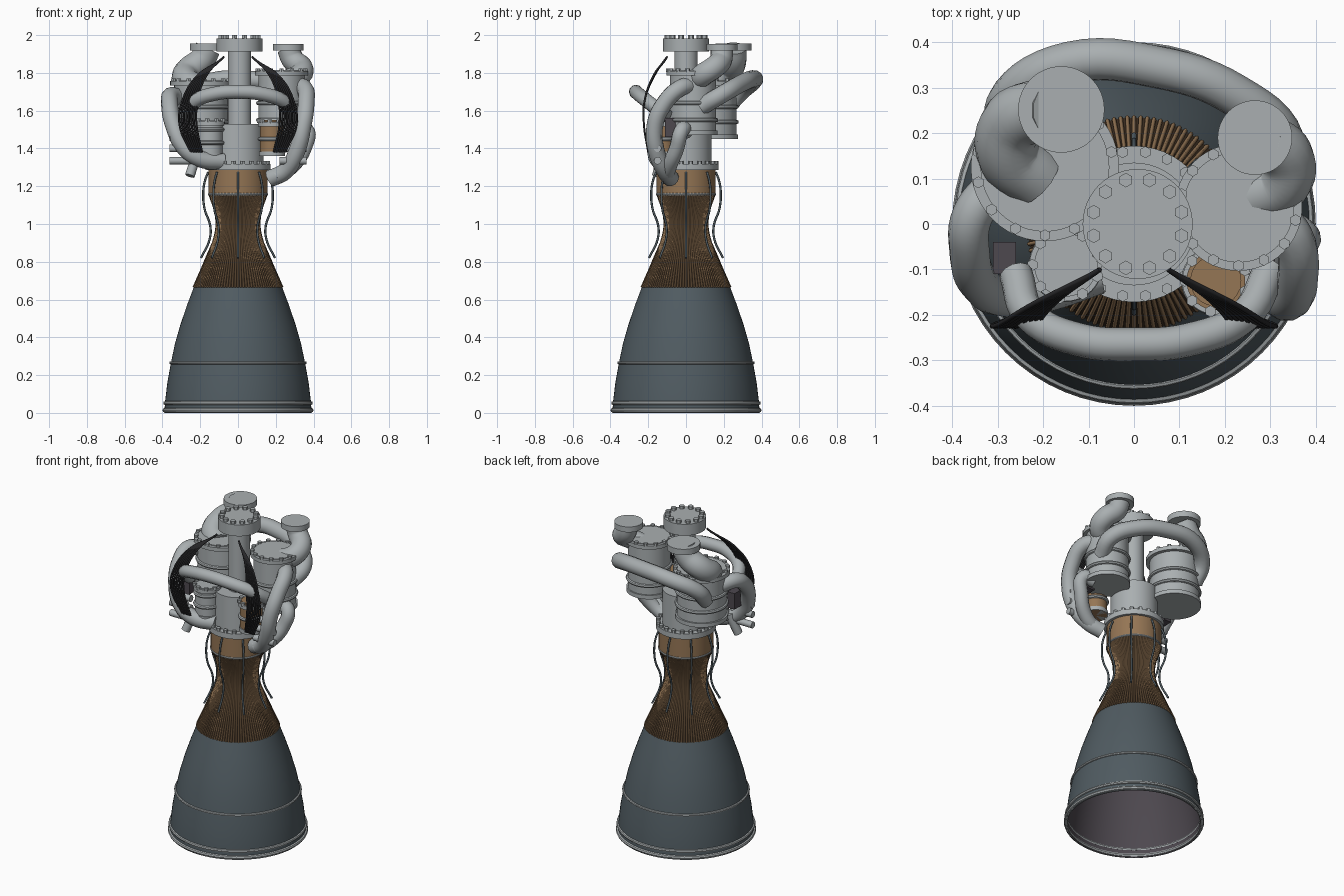
import bpy, bmesh, math
from mathutils import Vector, Matrix

cube = bpy.data.objects.get("Cube")
if cube:
    bpy.data.objects.remove(cube, do_unlink=True)


def material(name, rgb):
    m = bpy.data.materials.new(name)
    m.use_nodes = True
    m.diffuse_color = (*rgb, 1)
    bsdf = m.node_tree.nodes["Principled BSDF"]
    bsdf.inputs["Base Color"].default_value = (*rgb, 1)
    bsdf.inputs["Roughness"].default_value = 0.6
    return m


GREY = material("light grey metal", (0.40, 0.43, 0.44))
SLATE = material("slate nozzle", (0.08, 0.105, 0.12))
COPPER = material("copper brown", (0.30, 0.18, 0.09))
LINER = material("dark brown liner", (0.05, 0.03, 0.017))
INSIDE = material("dark interior", (0.075, 0.065, 0.078))
BLACK = material("black cable", (0.02, 0.02, 0.022))


def finish(name, bm, mat, smooth=True):
    me = bpy.data.meshes.new(name)
    bm.to_mesh(me)
    bm.free()
    me.materials.append(mat)
    ob = bpy.data.objects.new(name, me)
    bpy.context.collection.objects.link(ob)
    if smooth:
        bpy.ops.object.select_all(action='DESELECT')
        bpy.context.view_layer.objects.active = ob
        ob.select_set(True)
        bpy.ops.object.shade_smooth_by_angle(angle=math.radians(35))
    return ob


def lathe(name, profile, mat, at=(0, 0), steps=48, flip=False):
    """Spin (radius, height) points around a vertical axis."""
    bm = bmesh.new()
    vs = [bm.verts.new((r, 0, z)) for r, z in profile]
    es = [bm.edges.new(p) for p in zip(vs, vs[1:])]
    bmesh.ops.spin(bm, geom=vs + es, axis=(0, 0, 1), cent=(0, 0, 0),
                   angle=math.tau, steps=steps, use_duplicate=False)
    bmesh.ops.remove_doubles(bm, verts=bm.verts, dist=1e-5)
    bmesh.ops.recalc_face_normals(bm, faces=bm.faces)
    if flip:
        bmesh.ops.reverse_faces(bm, faces=bm.faces)
    bmesh.ops.translate(bm, verts=bm.verts, vec=(*at, 0))
    return finish(name, bm, mat)


def drum(name, r, z0, z1, mat=GREY, at=(0, 0)):
    return lathe(name, [(0, z0), (r, z0), (r, z1), (0, z1)], mat, at)


def ring(name, r, z, thick=0.01, mat=GREY, at=(0, 0)):
    pts = [(r + thick * math.cos(a), z + thick * math.sin(a))
           for a in (i * math.tau / 8 for i in range(9))]
    return lathe(name, pts, mat, at, 64)


def bolts(name, r, z, count, size=0.013, at=(0, 0), height=0.018):
    bm = bmesh.new()
    for i in range(count):
        a = (i + 0.5) * math.tau / count
        pos = (at[0] + r * math.cos(a), at[1] + r * math.sin(a), z)
        bmesh.ops.create_cone(bm, cap_ends=True, segments=6, radius1=size, radius2=size,
                              depth=height, matrix=Matrix.Translation(pos))
    return finish(name, bm, GREY, False)


def tubes(name, paths, r, mat=GREY, sides=4, res=6):
    cu = bpy.data.curves.new(name, 'CURVE')
    cu.dimensions = '3D'
    cu.bevel_depth = r
    cu.bevel_resolution = sides
    cu.resolution_u = res
    cu.use_fill_caps = True
    for path in paths:
        sp = cu.splines.new('BEZIER')
        sp.bezier_points.add(len(path) - 1)
        for bp, co in zip(sp.bezier_points, path):
            bp.co = co
            bp.handle_left_type = bp.handle_right_type = 'AUTO'
    cu.materials.append(mat)
    ob = bpy.data.objects.new(name, cu)
    bpy.context.collection.objects.link(ob)
    return ob


def around(profile, count, phase=0.0):
    """Repeat a (radius, height) path around the engine axis."""
    for i in range(count):
        a = phase + i * math.tau / count
        yield [(r * math.cos(a), r * math.sin(a), z) for r, z in profile]


# Nozzle bell, inner wall and copper cooled throat
bell = [(0.39, 0.0), (0.386, 0.06), (0.374, 0.16), (0.355, 0.265), (0.333, 0.37),
        (0.304, 0.47), (0.27, 0.57), (0.234, 0.665)]
throat = [(0.234, 0.665), (0.2, 0.745), (0.167, 0.82), (0.137, 0.89), (0.118, 0.95),
          (0.112, 1.0), (0.117, 1.05), (0.131, 1.1), (0.15, 1.155)]
lathe("nozzle_bell", bell, SLATE, steps=72)
lathe("nozzle_inner_wall", [(r - 0.008, z) for r, z in bell + throat[1:6]] + [(0, 1.0)],
      INSIDE, steps=72, flip=True)
lathe("nozzle_lip", [(0.382, 0.002), (0.39, 0.002)], GREY, steps=72)
lathe("throat_liner", throat, LINER, steps=72)
tubes("cooling_tubes", around([(r + 0.002, z) for r, z in throat[::2]], 100), 0.0045,
      COPPER, 0, 3)
ring("nozzle_exit_ring", 0.388, 0.014, 0.012)
ring("nozzle_lower_ring", 0.386, 0.052, 0.01)
ring("nozzle_middle_ring", 0.356, 0.265, 0.008)

# Combustion chamber with its flange and outer feed lines
drum("chamber", 0.156, 1.155, 1.29, COPPER)
ring("chamber_lower_ring", 0.153, 1.157, 0.007)
drum("chamber_flange", 0.172, 1.285, 1.318)
bolts("chamber_bolts", 0.16, 1.325, 20)
drum("injector_dome", 0.135, 1.31, 1.53)
line = [(0.158, 1.275), (0.176, 1.225), (0.184, 1.16), (0.177, 1.08), (0.147, 0.99),
        (0.15, 0.92), (0.196, 0.82)]
tubes("feed_lines", around(line, 8), 0.006, SLATE, 2)

# Central thrust column
hub = (0.008, 0)
drum("thrust_column", 0.062, 1.5, 1.93, at=hub)
drum("column_flange", 0.121, 1.912, 1.983, at=hub)
bolts("column_bolts", 0.1, 1.988, 12, 0.016, hub, 0.024)


def pump(name, at, r, z0, z1, bands, count, mat=GREY, bolt=0.013):
    """Banded drum with a bolted flange on top."""
    drum(name + "_body", r * 0.87, z0, z1, mat, at)
    drum(name + "_top_flange", r, z1 - 0.028, z1 - 0.004, GREY, at)
    drum(name + "_base", r * 0.93, z0, z0 + 0.025, GREY, at)
    for i, z in enumerate(bands):
        ring(f"{name}_band_{i + 1}", r * 0.88, z, 0.011, GREY, at)
    bolts(name + "_bolts", r * 0.92, z1, count, bolt, at)


pump("large_pump", (-0.196, 0.125), 0.163, 1.45, 1.76, (1.54, 1.62), 14)
pump("tall_pump", (0.23, 0.037), 0.14, 1.47, 1.815, (1.55, 1.64), 14)
pump("small_grey_pump", (-0.15, -0.09), 0.08, 1.35, 1.55, (1.43, 1.5), 9)
pump("small_copper_pump", (0.18, -0.125), 0.074, 1.36, 1.545, (1.45,), 9, COPPER)
drum("copper_pump_cap", 0.056, 1.535, 1.55, COPPER, (0.18, -0.125))

# Inlet elbows, each closed with a round plate
tubes("large_inlet_elbow", [[(-0.16, 0.25, 1.93), (-0.19, 0.25, 1.87), (-0.265, 0.225, 1.81),
                            (-0.275, 0.15, 1.76), (-0.215, 0.1, 1.72)]], 0.07, sides=5)
drum("large_inlet_plate", 0.095, 1.918, 1.955, at=(-0.16, 0.252))
tubes("small_inlet_elbow", [[(0.266, 0.19, 1.93), (0.29, 0.185, 1.87), (0.335, 0.15, 1.83),
                            (0.33, 0.09, 1.79), (0.27, 0.06, 1.76)]], 0.06, sides=5)
drum("small_inlet_plate", 0.082, 1.918, 1.952, at=(0.266, 0.19))

# Large transfer ducts
tubes("back_duct", [[(-0.28, 0.2, 1.6), (-0.27, 0.28, 1.69), (-0.14, 0.355, 1.755),
                    (0.05, 0.345, 1.765), (0.22, 0.285, 1.74), (0.33, 0.18, 1.68),
                    (0.31, 0.08, 1.62)]], 0.047)
tubes("front_duct", [[(-0.26, -0.11, 1.57), (-0.225, -0.205, 1.65), (-0.12, -0.255, 1.69),
                     (0, -0.265, 1.7), (0.12, -0.255, 1.69), (0.24, -0.205, 1.65),
                     (0.3, -0.1, 1.57)]], 0.037)
tubes("left_duct", [[(0.3, 0.03, 1.73), (0.35, -0.03, 1.72), (0.36, -0.12, 1.63),
                    (0.345, -0.165, 1.52), (0.31, -0.155, 1.38), (0.25, -0.11, 1.28),
                    (0.17, -0.08, 1.24)]], 0.045)
tubes("left_inner_duct", [[(0.3, 0.0, 1.49), (0.36, -0.02, 1.5), (0.35, -0.05, 1.4),
                          (0.28, -0.09, 1.3), (0.2, -0.1, 1.25)]], 0.04)
tubes("right_duct", [[(-0.3, 0.09, 1.66), (-0.355, 0.02, 1.68), (-0.362, -0.06, 1.63),
                     (-0.34, -0.13, 1.52), (-0.28, -0.16, 1.4), (-0.2, -0.15, 1.345),
                     (-0.08, -0.11, 1.33)]], 0.045)
tubes("drain_stub", [[(-0.255, -0.155, 1.255), (-0.215, -0.12, 1.38)]], 0.026)

# Short horizontal fittings, control boxes and cable bundles on both sides
for side, word in ((1, "left"), (-1, "right")):
    tubes(word + "_fittings", [[(side * 0.22, -0.15, z), (side * 0.362, -0.15, z)]
                               for z in (1.335, 1.4, 1.46)], 0.02)
    bm = bmesh.new()
    bmesh.ops.create_cube(bm, size=1, matrix=Matrix.Translation((side * 0.285, -0.075, 1.51))
                          @ Matrix.Diagonal((0.05, 0.07, 0.1, 1)))
    finish(word + "_control_box", bm, INSIDE, False)
    cables = []
    for i in range(8):
        t = i / 7
        cables.append([(side * (0.075 + 0.02 * t), -0.1 - 0.012 * t, 1.885 - 0.02 * t),
                       (side * (0.165 + 0.055 * t), -0.165 - 0.01 * t, 1.79 - 0.01 * t),
                       (side * (0.215 + 0.08 * t), -0.22, 1.65),
                       (side * (0.22 + 0.09 * t), -0.223, 1.53),
                       (side * (0.19 + 0.06 * t), -0.2, 1.38)])
    tubes(word + "_cables", cables, 0.0055, BLACK, 1, 8)
